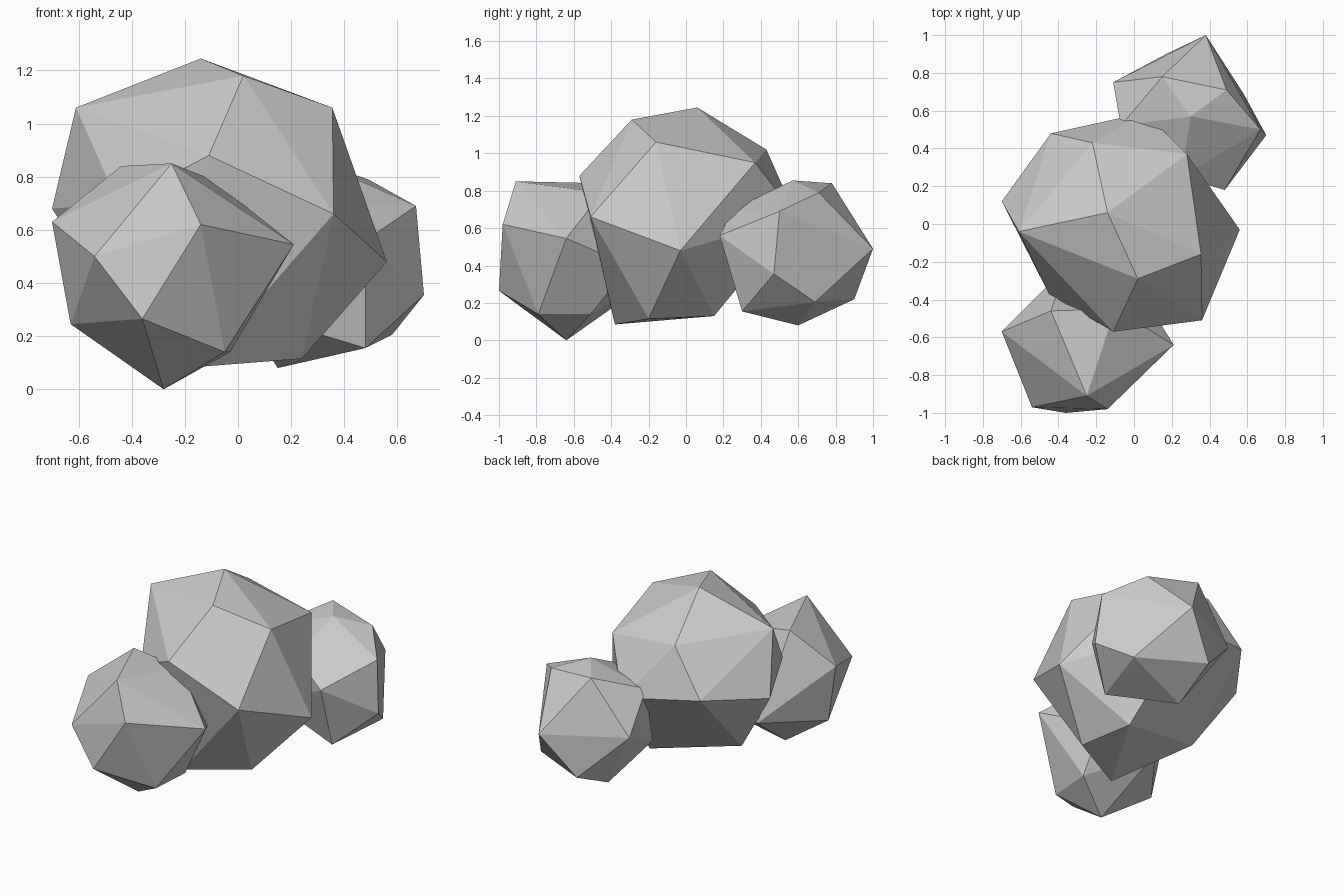
import bpy
import bmesh


def boulder(name, corners):
    """Faceted rock: convex hull around a few corner points, flat shaded."""
    bm = bmesh.new()
    for co in corners:
        bm.verts.new(co)
    hull = bmesh.ops.convex_hull(bm, input=bm.verts[:])
    loose = [v for v in bm.verts if not v.link_faces]
    bmesh.ops.delete(bm, geom=loose, context='VERTS')
    bmesh.ops.recalc_face_normals(bm, faces=bm.faces[:])
    mesh = bpy.data.meshes.new(name)
    bm.to_mesh(mesh)
    bm.free()
    obj = bpy.data.objects.new(name, mesh)
    bpy.context.collection.objects.link(obj)
    return obj


# Large middle boulder, crown to base
boulder("large_boulder", [
    (-.14, .06, 1.245), (.02, -.29, 1.18), (-.61, -.04, 1.06),
    (.355, -.16, 1.06), (-.22, .43, 1.02), (.28, .37, .95),
    (-.11, -.57, .88), (-.44, .48, .73), (-.45, -.37, .70),
    (-.70, .12, .68), (.36, -.51, .66), (.06, .59, .66),
    (.56, -.03, .48), (-.43, .03, .26), (.16, .15, .13),
    (.24, -.20, .115), (-.14, -.38, .085),
])

# Front left boulder
boulder("front_boulder", [
    (-.25, -.91, .85), (-.44, -.46, .84), (-.10, -.45, .79),
    (-.70, -.57, .63), (-.14, -.98, .62), (.21, -.64, .545),
    (-.54, -.97, .50), (.0, -.30, .40), (-.36, -.23, .29),
    (-.36, -1.0, .265), (-.63, -.59, .245), (-.05, -.79, .14),
    (-.03, -.51, .14), (-.28, -.64, 0),
])

# Back right boulder
boulder("back_boulder", [
    (.30, .57, .855), (.15, .78, .84), (.49, .71, .79),
    (-.07, .52, .73), (.67, .50, .69), (.25, .25, .70),
    (.48, .18, .56), (-.11, .75, .50), (.38, 1.0, .49),
    (.70, .47, .355), (.0, .35, .30), (.17, .90, .22),
    (.58, .69, .205), (.48, .30, .155), (.15, .60, .08),
])
